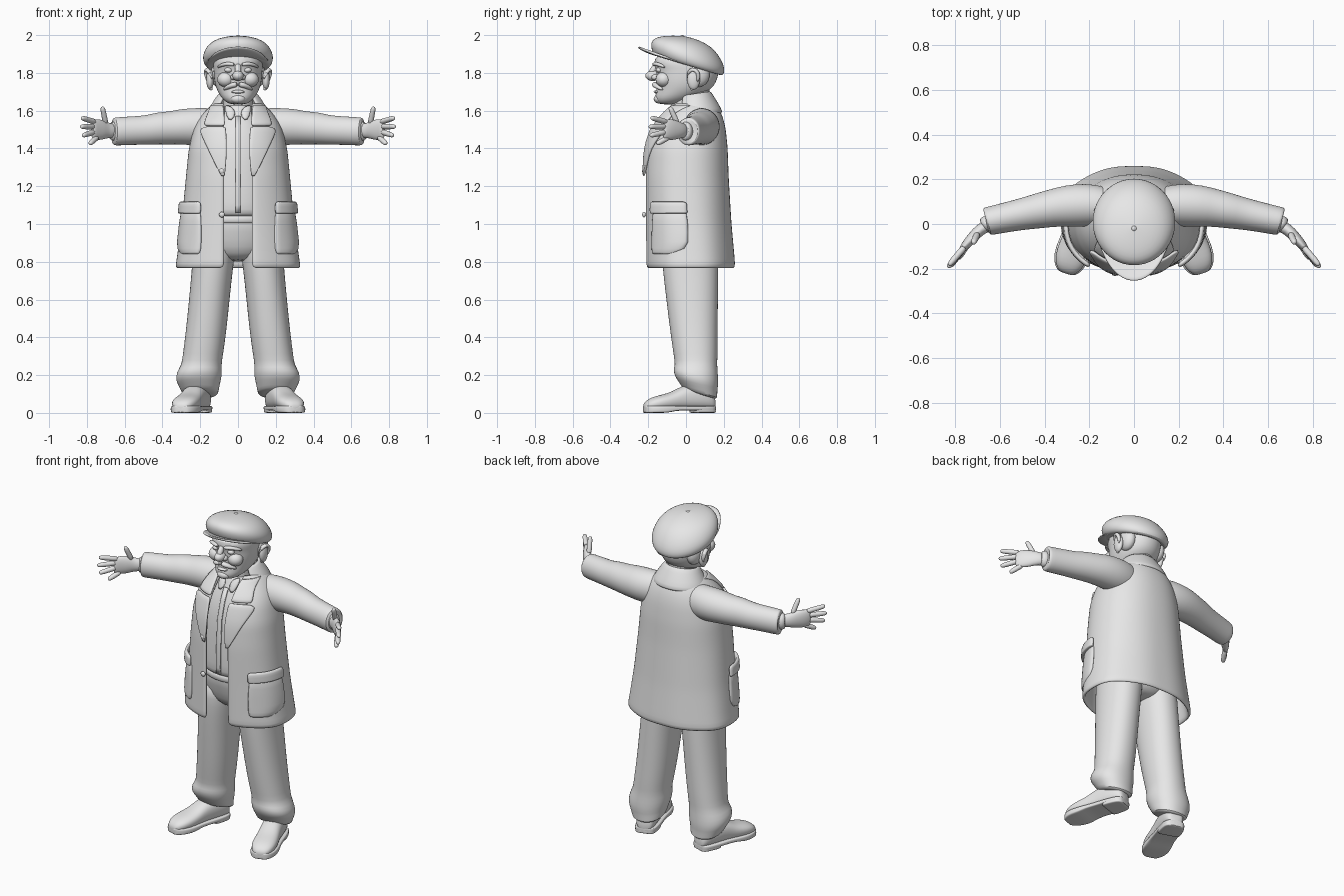
import bpy, bmesh, math
from mathutils import Vector as V

GREY = bpy.data.materials.new("plain_grey")
GREY.diffuse_color = (0.8, 0.8, 0.8, 1)
UP = V((0, 0, 1))


def sp(v, p):
    return math.copysign(abs(v) ** p, v)


def lerp_table(rows, z):
    z = min(max(z, rows[0][0]), rows[-1][0])
    for a, b in zip(rows, rows[1:]):
        if z <= b[0]:
            t = (z - a[0]) / (b[0] - a[0])
            return [p + (q - p) * t for p, q in zip(a[1:], b[1:])]


def finish(name, bm, mirror=False, solid=0, subsurf=1, angle=50):
    bmesh.ops.recalc_face_normals(bm, faces=bm.faces)
    me = bpy.data.meshes.new(name)
    bm.to_mesh(me)
    bm.free()
    ob = bpy.data.objects.new(name, me)
    bpy.context.collection.objects.link(ob)
    me.materials.append(GREY)
    if solid:
        m = ob.modifiers.new("thick", 'SOLIDIFY')
        m.thickness, m.offset = solid, 0
    if subsurf:
        ob.modifiers.new("soft", 'SUBSURF').levels = subsurf
        ob.modifiers["soft"].render_levels = subsurf
    if mirror:
        ob.modifiers.new("mirror", 'MIRROR')
    bpy.ops.object.select_all(action='DESELECT')
    ob.select_set(True)
    bpy.context.view_layer.objects.active = ob
    bpy.ops.object.shade_smooth_by_angle(angle=math.radians(angle))
    return ob


def skin(name, grid, closed=True, caps=True, **kw):
    bm = bmesh.new()
    vs = [[bm.verts.new(p) for p in row] for row in grid]
    n = len(grid[0])
    for a, b in zip(vs, vs[1:]):
        for i in range(n if closed else n - 1):
            j = (i + 1) % n
            bm.faces.new((a[i], a[j], b[j], b[i]))
    if closed and caps:
        bm.faces.new(vs[0])
        bm.faces.new(vs[-1])
    return finish(name, bm, **kw)


def ring(c, u, v, n=24, p=1.0):
    return [V(c) + V(u) * sp(math.cos(k * math.tau / n), p) + V(v) * sp(math.sin(k * math.tau / n), p)
            for k in range(n)]


# stack of level rings: (z, x centre, y front, y back, half width, slope)
def stack(name, rows, p=1.0, **kw):
    return skin(name, [ring((cx, (f + b) / 2, z), (w, 0, 0), (0, (b - f) / 2, s * (b - f) / 2), p=p)
                       for z, cx, f, b, w, s in rows], **kw)


# tube along a path: (x, y, z, radius across, radius up)
def tube(name, pts, n=16, p=1.0, **kw):
    grid = []
    for i, q in enumerate(pts):
        t = (V(pts[min(i + 1, len(pts) - 1)][:3]) - V(pts[max(i - 1, 0)][:3])).normalized()
        ref = UP if abs(t.z) < 0.9 else V((0, 1, 0))
        v = (ref - t * ref.dot(t)).normalized()
        grid.append(ring(q[:3], t.cross(v) * q[3], v * q[4], n, p))
    return skin(name, grid, **kw)


def blob(name, c, r, mirror=False):
    bm = bmesh.new()
    bmesh.ops.create_uvsphere(bm, u_segments=20, v_segments=12, radius=1)
    bmesh.ops.scale(bm, vec=r, verts=bm.verts)
    bmesh.ops.translate(bm, vec=c, verts=bm.verts)
    return finish(name, bm, mirror=mirror, subsurf=0)


# Coat surface: (z, half width, y front, y back)
COAT = [(0.765, .325, -.205, .25), (0.8, .318, -.205, .248), (1.0, .29, -.208, .23), (1.25, .265, -.212, .215),
        (1.4, .25, -.205, .21), (1.5, .225, -.175, .20), (1.57, .19, -.125, .185), (1.62, .135, -.08, .16),
        (1.66, .095, -.05, .13)]
P = 0.9


def coat(a, z, off=0.0):
    w, f, b = lerp_table(COAT, z)
    fold = 1 + .015 * math.sin(7 * abs(math.pi - a)) * max(0, 1.3 - z)
    return V(((w * fold + off) * sp(math.sin(a), P),
              (f + b) / 2 - ((b - f) / 2 * fold + off) * sp(math.cos(a), P), z))


def angle_at(x, z):
    w = lerp_table(COAT, z)[0]
    return math.asin(min(1, max(0, x / w)) ** (1 / P))


def patch(name, rows, off, thick=0.02, n=7, **kw):
    grid = []
    for z, x0, x1 in rows:
        a0, a1 = angle_at(x0, z), angle_at(x1, z)
        grid.append([coat(a0 + (a1 - a0) * i / n, z, off) for i in range(n + 1)])
    return skin(name, grid, closed=False, mirror=True, solid=thick, **kw)


shell = []
for i in range(19):
    z = .765 + (1.64 - .765) * i / 18
    a0 = angle_at(.072, z)
    shell.append([coat(a0 + (math.tau - 2 * a0) * k / 48, z) for k in range(49)])
skin("coat", shell, closed=False, solid=.022)

# Lapels, pockets and flaps follow the coat surface
patch("lapel", [(1.25, .066, .08), (1.32, .058, .115), (1.4, .055, .15), (1.47, .056, .18), (1.5, .058, .19),
                (1.515, .06, .155)], .018, .014)
patch("collar_front", [(1.52, .062, .165), (1.55, .064, .16), (1.59, .066, .14), (1.63, .066, .125)], .018, .016)
patch("pocket", [(.84, .2, .27), (.86, .185, .31), (.95, .185, .31), (1.08, .185, .31)], .014, .02)
patch("pocket_flap", [(1.055, .185, .31), (1.06, .18, .31), (1.09, .18, .31), (1.12, .18, .31)], .026, .022)
collar = []
for zt, w, cy, d in [(1.575, .165, .055, .135), (1.62, .14, .05, .115), (1.665, .11, .045, .092), (1.69, .093, .04, .08)]:
    collar.append([(w * math.sin(a), cy - d * math.cos(a), zt - .012 * math.cos(a))
                   for a in [math.radians(48 + 264 * k / 24) for k in range(25)]])
skin("coat_collar", collar, closed=False, solid=.018)
for z in (1.28, 1.05):
    blob("coat_button", (-.085, -.222, z), (.015, .01, .015))

# Sleeves, wrists and hands
tube("sleeve", [(.06, .07, 1.515, .07, .085), (.14, .08, 1.517, .09, .098), (.22, .085, 1.515, .098, .1),
                (.3, .08, 1.515, .094, .095), (.36, .072, 1.508, .085, .087), (.42, .06, 1.507, .08, .086),
                (.48, .048, 1.497, .073, .078), (.55, .034, 1.495, .068, .076), (.64, .015, 1.49, .064, .075),
                (.655, .012, 1.49, .064, .074), (.66, .01, 1.49, .056, .066), (.661, .01, 1.49, .04, .045)],
     n=24, mirror=True)
tube("shirt_cuff", [(.62, .012, 1.49, .04, .052), (.67, -.005, 1.492, .04, .052), (.677, -.01, 1.492, .03, .04)],
     mirror=True)
tube("palm", [(.64, .0, 1.492, .03, .038), (.69, -.025, 1.495, .026, .04), (.715, -.055, 1.498, .026, .053),
              (.745, -.085, 1.5, .022, .057), (.768, -.115, 1.5, .016, .05), (.773, -.12, 1.5, .01, .04)], mirror=True)
for name, a, b in [("index_finger", (.755, -.1, 1.54), (.828, -.185, 1.562)),
                   ("middle_finger", (.76, -.105, 1.516), (.832, -.195, 1.515)),
                   ("ring_finger", (.76, -.105, 1.488), (.822, -.19, 1.468)),
                   ("little_finger", (.745, -.09, 1.46), (.785, -.155, 1.424)),
                   ("thumb", (.7, -.045, 1.53), (.718, -.085, 1.62))]:
    A, B = V(a), V(b)
    tube(name, [(*A.lerp(B, t), r, r) for t, r in
                [(0, .017), (.35, .015), (.6, .015), (.85, .014), (.97, .01), (1, .005)]], n=10, mirror=True)

# Shirt with placket and collar points
stack("shirt", [(1.035, 0, -.165, .15, .2, 0), (1.05, 0, -.185, .16, .21, 0), (1.1, 0, -.19, .16, .215, 0),
                (1.25, 0, -.185, .16, .21, 0), (1.4, 0, -.175, .16, .2, 0), (1.5, 0, -.145, .15, .17, 0),
                (1.57, 0, -.11, .13, .12, 0), (1.61, 0, -.085, .11, .085, -.1), (1.63, 0, -.075, .1, .08, -.1)])
skin("shirt_placket", [[(x, y, z) for x in (-.014, .0, .014)] for y, z in
                       [(-.188, 1.06), (-.194, 1.1), (-.189, 1.25), (-.179, 1.4), (-.15, 1.5), (-.115, 1.57)]],
     closed=False, solid=.009, subsurf=0)
skin("shirt_collar", [[(.005, -.1, 1.585), (.035, -.138, 1.535), (.062, -.11, 1.56)],
                      [(.03, -.085, 1.62), (.05, -.08, 1.63), (.075, -.06, 1.64)]],
     closed=False, solid=.012, mirror=True)

# Trousers
stack("trouser_hips", [(.8, 0, -.06, .12, .1, 0), (.84, 0, -.12, .16, .19, 0), (.92, 0, -.145, .18, .225, 0),
                       (1.0, 0, -.165, .18, .22, 0), (1.06, 0, -.168, .17, .2, 0)])
skin("belt", [ring((0, .005, z), (.215, 0, 0), (0, .178, 0), 32) for z in (1.0, 1.01, 1.04, 1.05)])
stack("trouser_leg", [(.97, .12, -.13, .17, .1, 0), (.85, .127, -.13, .172, .113, 0), (.75, .137, -.123, .172, .109, 0),
                      (.6, .152, -.105, .17, .108, 0), (.42, .17, -.083, .168, .108, 0), (.3, .187, -.065, .168, .107, 0),
                      (.255, .193, -.058, .165, .106, 0), (.215, .205, -.068, .17, .122, -.12),
                      (.17, .21, -.06, .172, .12, -.2), (.14, .205, -.04, .165, .106, -.25),
                      (.105, .2, -.02, .168, .098, -.3), (.095, .2, 0, .155, .08, -.3)], p=.92, mirror=True)

# Shoes, turned outward: (fraction from heel to toe, half width, height)
HEEL, TOE = V((.185, .15, 0)), V((.305, -.222, 0))
SIDE = (TOE - HEEL).normalized().cross(UP)
SHOE = [(0, .03, .07), (.03, .05, .11), (.12, .06, .14), (.3, .064, .155), (.45, .062, .145), (.58, .066, .115),
        (.7, .071, .1), (.82, .07, .09), (.92, .058, .076), (.98, .038, .058), (1, .02, .04)]


def shoe_part(name, rows, p):
    skin(name, [ring(HEEL.lerp(TOE, s) + UP * (lo + hi) / 2, SIDE * w, UP * (hi - lo) / 2, p=p)
                for s, w, lo, hi in rows], mirror=True)


shoe_part("shoe_upper", [(s, w, .015, h) for s, w, h in SHOE], .85)
shoe_part("shoe_sole", [(s, w + .007, .012 * (s < .6), .038) for s, w, h in SHOE], .35)
shoe_part("shoe_heel", [(s, w + .006, 0, .03) for s, w, h in SHOE[:4]] + [(.31, .06, 0, .03)], .35)

# Neck and head
stack("neck", [(1.53, 0, -.09, .12, .09, 0), (1.6, 0, -.078, .115, .078, 0), (1.68, 0, -.075, .12, .08, 0),
               (1.76, 0, -.08, .14, .09, 0)])
stack("head", [(1.632, 0, -.135, -.04, .035, 0), (1.645, 0, -.158, 0, .065, 0), (1.67, 0, -.166, .06, .09, 0),
               (1.7, 0, -.158, .115, .107, 0), (1.73, 0, -.156, .15, .12, 0), (1.77, 0, -.16, .168, .128, 0),
               (1.81, 0, -.157, .175, .13, 0), (1.835, 0, -.168, .175, .132, 0), (1.87, 0, -.175, .17, .13, 0),
               (1.92, 0, -.12, .12, .1, 0)], p=.95)
blob("nose", (0, -.175, 1.785), (.03, .04, .028))
tube("nose_bridge", [(0, -.15, 1.85, .016, .016), (0, -.172, 1.82, .017, .017), (0, -.188, 1.79, .02, .02)], n=12)
blob("nostril", (.024, -.163, 1.777), (.016, .02, .016), True)
blob("cheek", (.065, -.118, 1.765), (.045, .043, .04), True)
blob("eye", (.05, -.142, 1.815), (.022, .018, .014), True)
tube("eyebrow", [(.015, -.168, 1.842, .012, .009), (.05, -.166, 1.85, .015, .012), (.09, -.135, 1.842, .013, .01),
                 (.108, -.11, 1.828, .006, .005)], n=10, mirror=True)
tube("moustache", [(0, -.165, 1.74, .018, .015), (.03, -.163, 1.736, .02, .016), (.06, -.142, 1.722, .015, .012),
                   (.078, -.122, 1.71, .005, .005)], n=10, mirror=True)
blob("lower_lip", (0, -.155, 1.7), (.035, .016, .009))
blob("chin", (0, -.143, 1.662), (.04, .028, .024))

# Ears with a raised rim
blob("ear", (.148, .04, 1.765), (.02, .034, .055), True)
tube("ear_rim", [(.135, .01, 1.765, .01, .01), (.15, .008, 1.80, .012, .012), (.166, .035, 1.825, .013, .013),
                 (.17, .065, 1.805, .013, .013), (.163, .068, 1.765, .012, .012), (.152, .045, 1.722, .012, .014),
                 (.138, .02, 1.712, .01, .01)], n=10, mirror=True)
blob("side_hair", (.105, .065, 1.79), (.04, .06, .065), True)

# Flat cap and its brim
stack("cap", [(1.842, 0, -.135, .165, .145, -.28), (1.835, 0, -.155, .185, .16, -.3), (1.845, 0, -.175, .2, .178, -.3),
              (1.87, 0, -.185, .207, .188, -.3), (1.9, 0, -.188, .2, .186, -.28), (1.935, 0, -.178, .175, .168, -.24),
              (1.965, 0, -.15, .135, .135, -.18), (1.985, 0, -.11, .07, .085, -.12), (1.994, 0, -.07, .01, .035, -.08),
              (1.996, 0, -.04, -.02, .01, 0)])
brim = []
for r, d, z0, dz in [(.15, .15, 1.85, .04), (.165, .195, 1.847, .056), (.168, .235, 1.842, .078), (.163, .268, 1.84, .098)]:
    brim.append([(r * math.sin(a), .012 - d * math.cos(a), z0 + dz * math.cos(a))
                 for a in [math.radians(-75 + 150 * k / 16) for k in range(17)]])
skin("cap_brim", brim, closed=False, solid=.014)
blob("cap_button", (0, -.02, 1.992), (.012, .012, .008))
